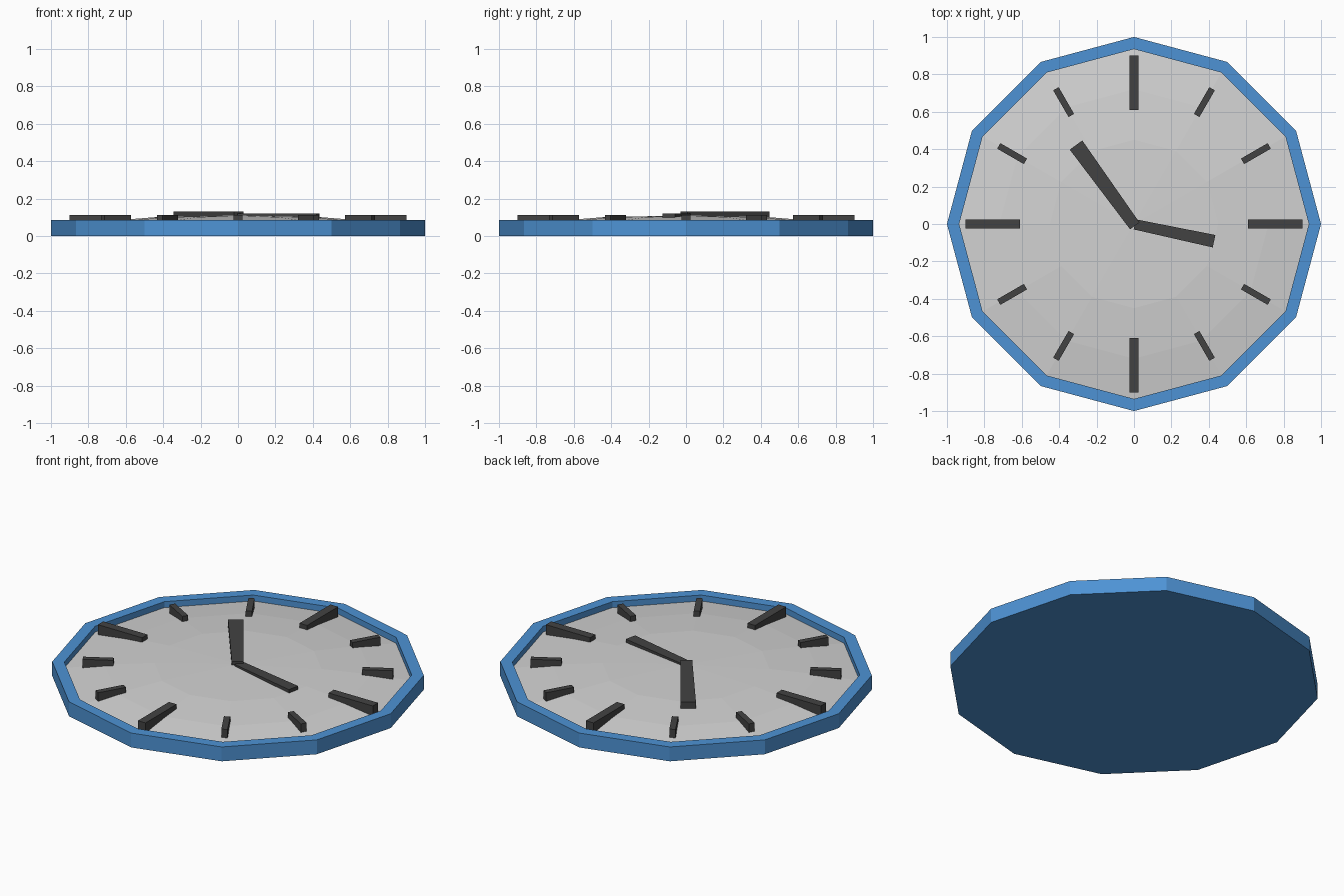
import bpy, bmesh, math
from mathutils import Vector, Matrix

cube = bpy.data.objects.get("Cube")
if cube:
    bpy.data.objects.remove(cube)

SIDES = 12


def material(name, color):
    mat = bpy.data.materials.new(name)
    mat.use_nodes = True
    mat.diffuse_color = (*color, 1)
    mat.node_tree.nodes["Principled BSDF"].inputs["Base Color"].default_value = (*color, 1)
    return mat


BLUE = material("frame_blue", (0.075, 0.29, 0.66))
GREY = material("dial_grey", (0.65, 0.65, 0.65))
DARK = material("marker_charcoal", (0.055, 0.055, 0.055))


def finish(name, bm, mat):
    bmesh.ops.recalc_face_normals(bm, faces=bm.faces)
    mesh = bpy.data.meshes.new(name)
    bm.to_mesh(mesh)
    bm.free()
    mesh.materials.append(mat)
    obj = bpy.data.objects.new(name, mesh)
    bpy.context.collection.objects.link(obj)
    return obj


def lathe(name, profile, mat):
    """Spin a closed (radius, height) profile into a twelve-sided solid."""
    bm = bmesh.new()
    verts = [bm.verts.new((r, 0, z)) for r, z in profile]
    edges = [bm.edges.new(pair) for pair in zip(verts, verts[1:])]
    bmesh.ops.spin(bm, geom=verts + edges, axis=(0, 0, 1), cent=(0, 0, 0),
                   angle=math.tau, steps=SIDES, use_duplicate=False)
    bmesh.ops.remove_doubles(bm, verts=bm.verts, dist=0.0005)
    return finish(name, bm, mat)


def bar(name, start, end, width_start, width_end, bottom, top):
    """Flat-topped bar from start to end; bottom gives both end heights."""
    a, b = Vector(start), Vector(end)
    side = (b - a).normalized().orthogonal() / 2
    bm = bmesh.new()
    rows = []
    for point, width, low in ((a, width_start, bottom[0]), (b, width_end, bottom[1])):
        left, right = point + side * width, point - side * width
        rows.append([bm.verts.new((*p, z)) for p, z in
                     ((left, low), (right, low), (right, top), (left, top))])
    bm.faces.new(rows[0])
    bm.faces.new(rows[1])
    for i in range(4):
        j = (i + 1) % 4
        bm.faces.new((rows[0][i], rows[0][j], rows[1][j], rows[1][i]))
    return finish(name, bm, DARK)


# Shallow frame with a raised rim
lathe("frame", [(0, 0), (1, 0), (1, 0.085), (0.935, 0.085), (0.935, 0.045), (0, 0.045)], BLUE)

# Domed dial sitting inside the rim
lathe("dial", [(0.935, 0.05), (0.72, 0.078), (0.45, 0.1), (0, 0.11)], GREY)

# Hour markers, larger at the quarters
for i in range(SIDES):
    angle = i * math.tau / SIDES
    direction = Vector((math.cos(angle), math.sin(angle)))
    if i % 3 == 0:
        inner, outer, width, name = 0.61, 0.9, 0.05, "quarter_marker"
    else:
        inner, outer, width, name = 0.67, 0.835, 0.034, "hour_marker"
    bar(f"{name}_{i}", direction * inner, direction * outer, width, width, (0.07, 0.048), 0.113)

# Tapered hands, one stacked over the other
bar("wide_hand", (0.004, -0.01), (-0.31, 0.422), 0.062, 0.083, (0.1, 0.09), 0.13)
bar("narrow_hand", (0.004, -0.002), (0.428, -0.092), 0.055, 0.068, (0.1, 0.095), 0.12)
